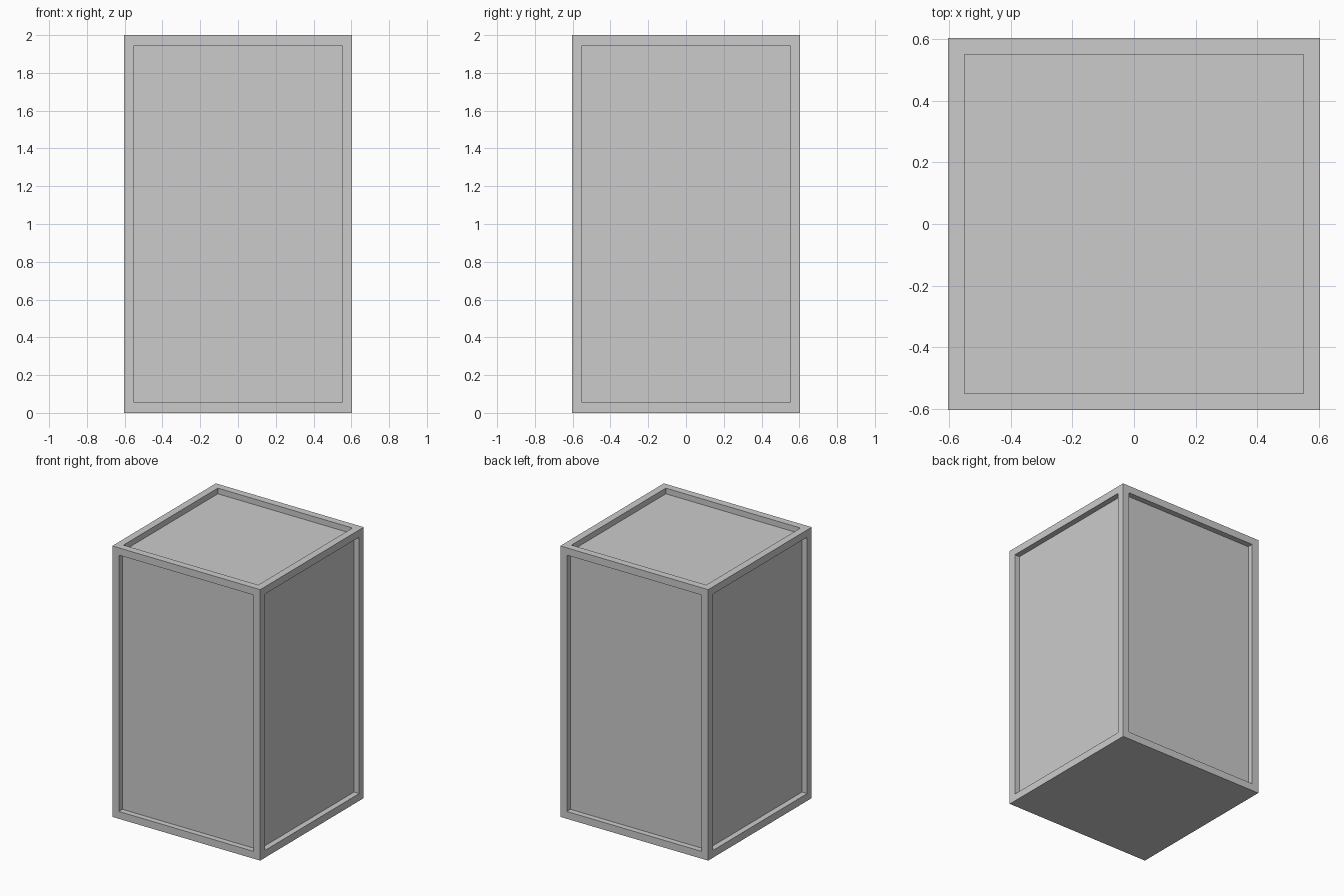
import bpy, bmesh
from mathutils import Matrix

if "Cube" in bpy.data.objects:
    bpy.data.objects.remove(bpy.data.objects["Cube"])

WIDTH, HEIGHT = 1.208, 2.0
RIM, DEPTH = 0.054, 0.042

# Solid block standing on the ground
bm = bmesh.new()
bmesh.ops.create_cube(bm, size=1.0, matrix=Matrix.Translation((0, 0, HEIGHT / 2))
                      @ Matrix.Diagonal((WIDTH, WIDTH, HEIGHT, 1)))
bm.normal_update()

# Sunken panels on the four sides and the top; the base stays flat
panels = [f for f in bm.faces if f.normal.z > -0.5]
bmesh.ops.inset_individual(bm, faces=panels, thickness=RIM, use_even_offset=True)
bm.normal_update()
for panel in panels:
    moved = bmesh.ops.inset_individual(bm, faces=[panel], thickness=0.0, depth=0.0)
    offset = panel.normal * -DEPTH
    bmesh.ops.translate(bm, verts=panel.verts[:], vec=offset)
bm.normal_update()

mesh = bpy.data.meshes.new("framed_box")
bm.to_mesh(mesh)
bm.free()
box = bpy.data.objects.new("framed_box", mesh)
bpy.context.collection.objects.link(box)
